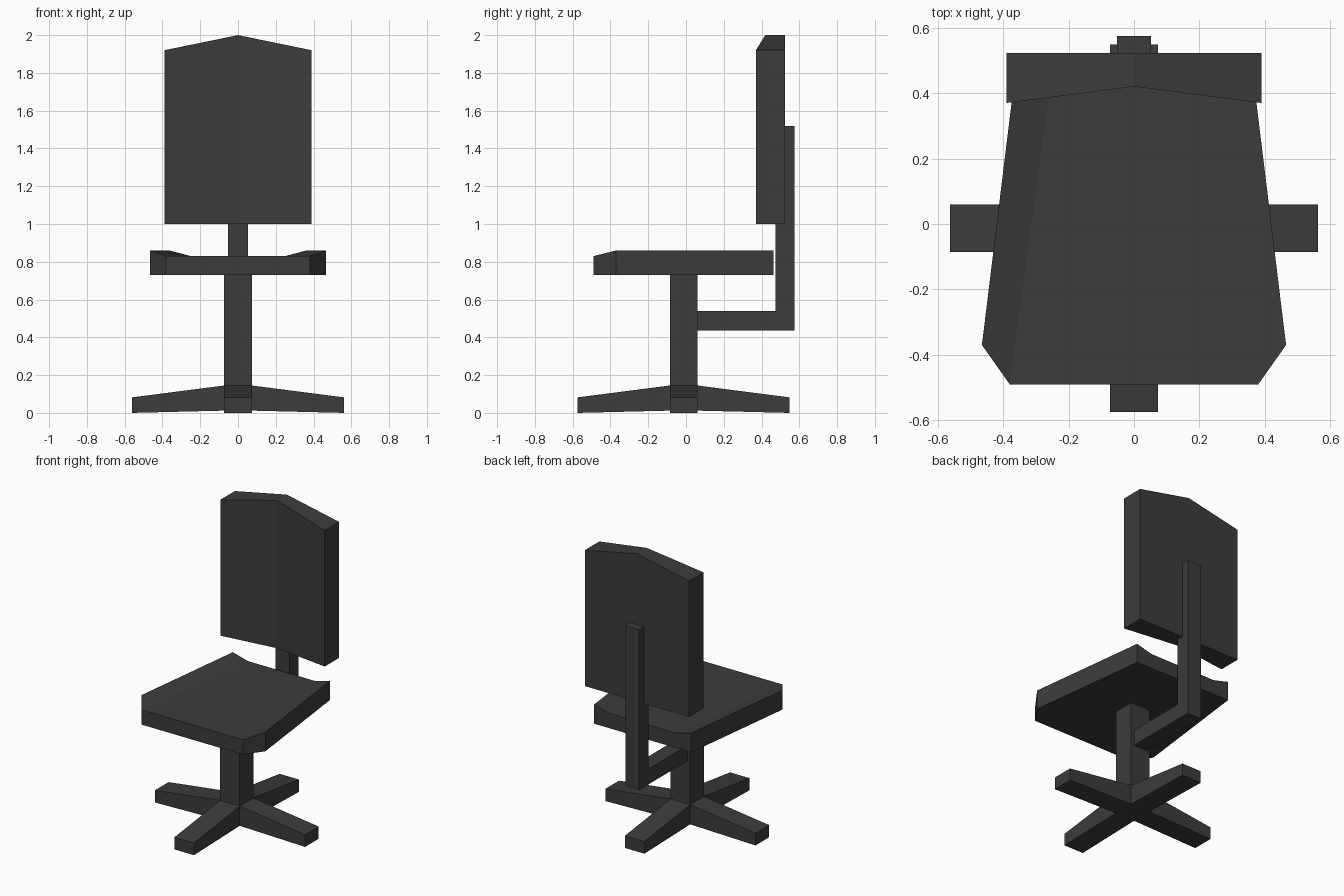
import bpy
import bmesh

if "Cube" in bpy.data.objects:
    bpy.data.objects.remove(bpy.data.objects["Cube"])

mat = bpy.data.materials.new("charcoal")
mat.diffuse_color = (0.045, 0.045, 0.045, 1)
mat.use_nodes = True
mat.node_tree.nodes["Principled BSDF"].inputs["Base Color"].default_value = mat.diffuse_color


def make(name, verts, faces):
    """Mesh object from points and faces, normals outward."""
    me = bpy.data.meshes.new(name)
    bm = bmesh.new()
    vs = [bm.verts.new(v) for v in verts]
    for f in faces:
        bm.faces.new([vs[i] for i in f])
    bmesh.ops.recalc_face_normals(bm, faces=bm.faces)
    bm.to_mesh(me)
    bm.free()
    me.materials.append(mat)
    ob = bpy.data.objects.new(name, me)
    bpy.context.collection.objects.link(ob)
    return ob


def loft(name, a, b, cap_a=None, cap_b=None):
    """Join two matching loops; caps default to one polygon each."""
    n = len(a)
    faces = [(i, (i + 1) % n, n + (i + 1) % n, n + i) for i in range(n)]
    faces += cap_a or [tuple(range(n))]
    faces += [tuple(n + i for i in f) for f in (cap_b or [tuple(range(n))])]
    return make(name, list(a) + list(b), faces)


def box(name, x0, x1, y0, y1, z0, z1):
    ring = [(x0, y0), (x1, y0), (x1, y1), (x0, y1)]
    return loft(name, [(x, y, z0) for x, y in ring], [(x, y, z1) for x, y in ring])


# Seat: tapered outline, raised side strips around a flat centre
half = [(0.38, -0.49, 0.83), (0.465, -0.37, 0.86), (0.363, 0.463, 0.86), (0.25, 0.463, 0.83)]
top = half + [(-x, y, z) for x, y, z in reversed(half)]
loft("seat", [(x, y, 0.73) for x, y, z in top], top,
     cap_b=[(0, 1, 2, 3), (0, 3, 4, 7), (4, 5, 6, 7)])

# Backrest: peaked top, front face creased along the middle
plan = [(-0.39, 0.37), (0, 0.42), (0.39, 0.37), (0.39, 0.523), (0, 0.523), (-0.39, 0.523)]
caps = [(0, 1, 4, 5), (1, 2, 3, 4)]
loft("backrest", [(x, y, 1.0) for x, y in plan],
     [(x, y, 2.0 if x == 0 else 1.92) for x, y in plan], caps, caps)

# Centre post
CY = -0.013
W = 0.073
box("post", -W, W, CY - W, CY + W, 0.012, 0.735)

# Four sloping feet
for i, (dx, dy) in enumerate([(1, 0), (0, 1), (-1, 0), (0, -1)]):
    def ring(d, z0, z1):
        return [(dx * d - dy * s, CY + dy * d + dx * s, z)
                for s, z in ((-W, z0), (W, z0), (W, z1), (-W, z1))]
    loft(f"foot_{i + 1}", ring(W, 0.012, 0.145), ring(0.562, 0, 0.082))

# L-shaped bracket carrying the backrest
side = [(0.05, 0.435), (0.575, 0.435), (0.575, 1.52), (0.475, 1.52), (0.475, 0.54), (0.05, 0.54)]
loft("back_bracket", [(-0.052, y, z) for y, z in side], [(0.052, y, z) for y, z in side])
